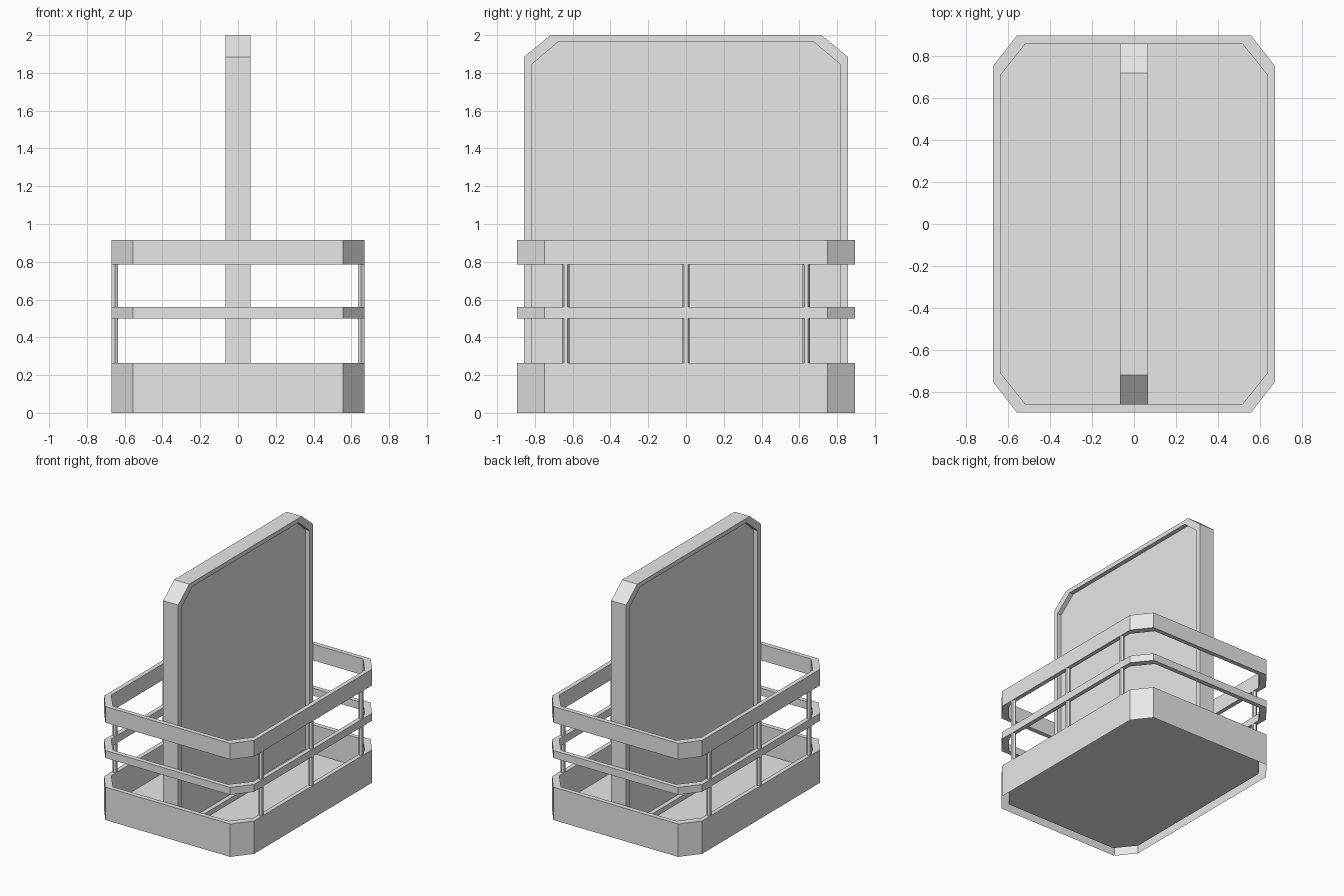
import bpy, bmesh
from mathutils import Vector

cube = bpy.data.objects.get("Cube")
if cube:
    bpy.data.objects.remove(cube, do_unlink=True)

# Single plain grey material
grey = bpy.data.materials.new("plain_grey")
grey.use_nodes = True
GREY = (0.8, 0.8, 0.8, 1)
grey.diffuse_color = GREY
grey.node_tree.nodes["Principled BSDF"].inputs["Base Color"].default_value = GREY


def loft(name, loops, closed=False, cap_start=False, cap_end=False):
    """Bridge successive loops of points into one flat-shaded object."""
    bm = bmesh.new()
    rings = [[bm.verts.new(p) for p in loop] for loop in loops]
    pairs = list(zip(rings, rings[1:]))
    if closed:
        pairs.append((rings[-1], rings[0]))
    for a, b in pairs:
        for i in range(len(a)):
            j = (i + 1) % len(a)
            bm.faces.new((a[i], a[j], b[j], b[i]))
    if cap_start:
        bm.faces.new(rings[0][::-1])
    if cap_end:
        bm.faces.new(rings[-1])
    mesh = bpy.data.meshes.new(name)
    bm.to_mesh(mesh)
    bm.free()
    mesh.materials.append(grey)
    obj = bpy.data.objects.new(name, mesh)
    bpy.context.collection.objects.link(obj)
    return obj


def octagon(x, y, cx, cy):
    """Rectangle with cut corners, counter-clockwise."""
    return [(x, -cy), (x, cy), (cx, y), (-cx, y),
            (-x, cy), (-x, -cy), (-cx, -y), (cx, -y)]


def at_z(outline, z):
    return [Vector((x, y, z)) for x, y in outline]


def at_x(outline, x):
    return [Vector((x, y, z)) for y, z in outline]


outer = octagon(0.67, 0.895, 0.557, 0.75)
inner = octagon(0.635, 0.858, 0.515, 0.708)
FLOOR, TRAY_TOP = 0.035, 0.265

# Tray: outer wall, rim, inner wall and floor, hollow underneath
loft("tray", [at_z(outer, 0), at_z(outer, TRAY_TOP),
              at_z(inner, TRAY_TOP), at_z(inner, FLOOR)], cap_end=True)

# Guard rails
for name, low, high in (("middle_rail", 0.5, 0.56), ("top_rail", 0.785, 0.915)):
    loft(name, [at_z(outer, low), at_z(outer, high),
                at_z(inner, high), at_z(inner, low)], closed=True)


# Central divider: framed panel with a recess on both sides
def panel_outline(y, cy, bottom, shoulder, top):
    return [(-y, bottom), (y, bottom), (y, shoulder),
            (cy, top), (-cy, top), (-y, shoulder)]


frame = panel_outline(0.857, 0.717, FLOOR, 1.885, 2.0)
recess = panel_outline(0.817, 0.675, FLOOR + 0.04, 1.845, 1.965)
HALF, DEPTH = 0.067, 0.035
loft("divider_panel",
     [at_x(recess, DEPTH - HALF), at_x(recess, -HALF), at_x(frame, -HALF),
      at_x(frame, HALF), at_x(recess, HALF), at_x(recess, HALF - DEPTH)],
     cap_start=True, cap_end=True)

# Slim six-sided posts along both long sides
for side, x in (("left", 0.652), ("right", -0.652)):
    for place, y in (("front", -0.637), ("middle", 0), ("back", 0.637)):
        bpy.ops.mesh.primitive_cylinder_add(
            vertices=6, radius=0.019, depth=0.785 - TRAY_TOP,
            location=(x, y, (0.785 + TRAY_TOP) / 2))
        post = bpy.context.object
        post.name = f"{side}_{place}_post"
        post.data.materials.append(grey)
